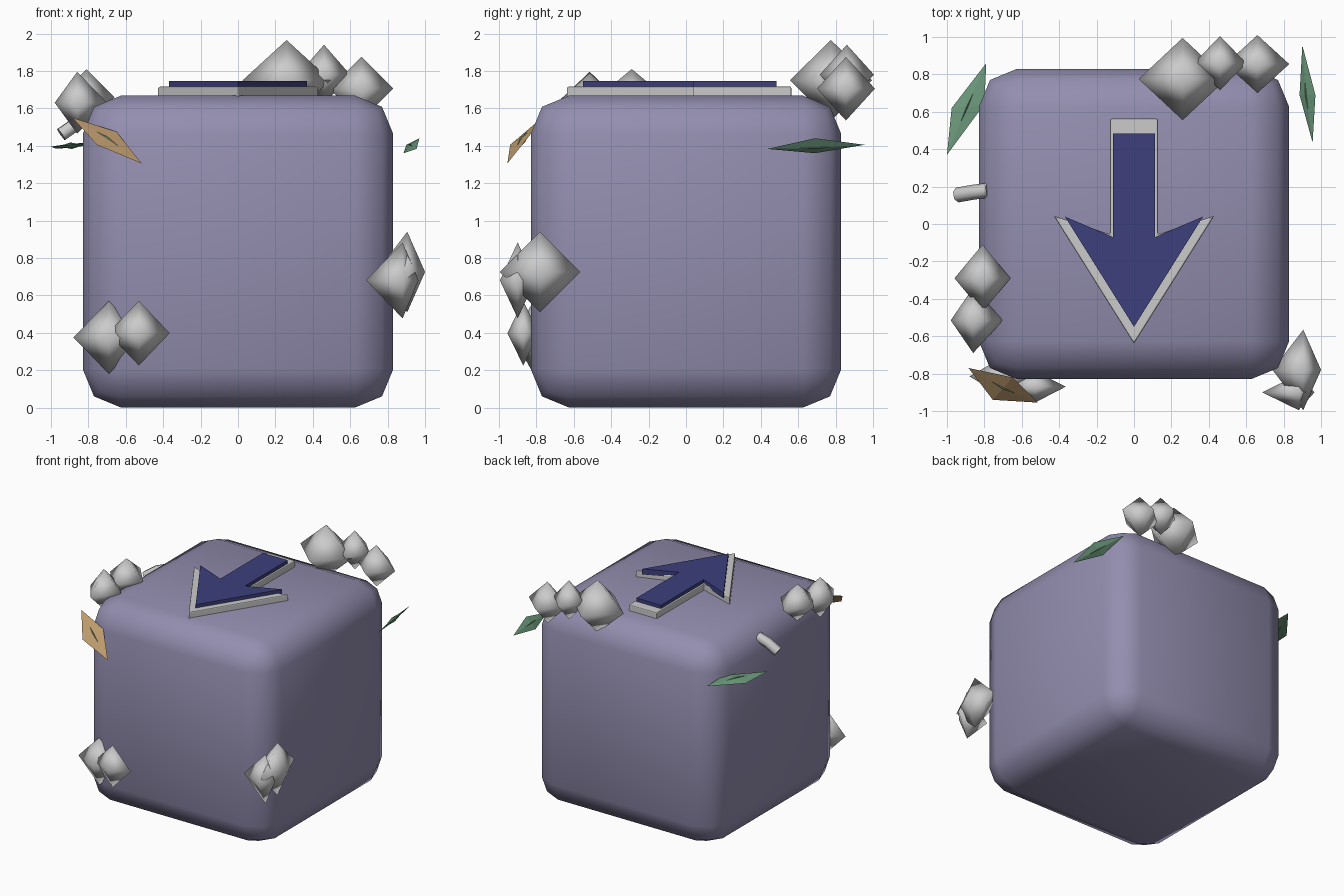
import bpy, bmesh
from mathutils import Vector

if "Cube" in bpy.data.objects:
    bpy.data.objects.remove(bpy.data.objects["Cube"])


def material(name, rgb):
    m = bpy.data.materials.new(name)
    m.diffuse_color = (*rgb, 1)
    m.use_nodes = True
    m.node_tree.nodes["Principled BSDF"].inputs["Base Color"].default_value = m.diffuse_color
    return m


LAVENDER = material("lavender", (0.29, 0.27, 0.43))
NAVY = material("navy", (0.045, 0.05, 0.2))
GREEN = material("leaf_green", (0.15, 0.32, 0.2))
ORANGE = material("leaf_orange", (0.5, 0.32, 0.15))


def finish(name, bm, mat=None, smooth=True):
    bmesh.ops.recalc_face_normals(bm, faces=bm.faces)
    me = bpy.data.meshes.new(name)
    bm.to_mesh(me)
    bm.free()
    for p in me.polygons:
        p.use_smooth = smooth
    if mat:
        me.materials.append(mat)
    ob = bpy.data.objects.new(name, me)
    bpy.context.collection.objects.link(ob)
    return ob


def bipyramid(name, ring, top, bottom, mat=None, smooth=True):
    bm = bmesh.new()
    r = [bm.verts.new(p) for p in ring]
    for apex in (bm.verts.new(top), bm.verts.new(bottom)):
        for i in range(4):
            bm.faces.new((r[i], r[(i + 1) % 4], apex))
    return finish(name, bm, mat, smooth)


# rounded block
bm = bmesh.new()
bmesh.ops.create_cube(bm, size=1.66)
bmesh.ops.translate(bm, verts=bm.verts, vec=(0, 0, 0.833))
bmesh.ops.scale(bm, verts=bm.verts, vec=(1, 1, 1.004))
for v in bm.verts:
    v.co.z = 1.668 if v.co.z > 0.8 else 0
bmesh.ops.bevel(bm, geom=bm.edges[:], offset=0.205, segments=2, profile=0.5,
                affect='EDGES', clamp_overlap=True)
finish("block", bm, LAVENDER)


# layered arrow on the top, pointing to the front
def arrow(name, shaft, back, notch, wing, wing_y, tip, z0, z1, mat, bevel):
    half = [(shaft, back), (shaft, notch), (wing, wing_y)]
    pts = half + [(0, tip)] + [(-x, y) for x, y in reversed(half)]
    bm = bmesh.new()
    f = bm.faces.new([bm.verts.new((x, y, z0)) for x, y in pts])
    ext = bmesh.ops.extrude_face_region(bm, geom=[f])
    bmesh.ops.translate(bm, vec=(0, 0, z1 - z0),
                        verts=[g for g in ext["geom"] if isinstance(g, bmesh.types.BMVert)])
    ob = finish(name, bm, mat, False)
    if bevel:
        m = ob.modifiers.new("bevel", 'BEVEL')
        m.width = bevel
        m.segments = 2


arrow("arrow_base", 0.127, 0.563, -0.055, 0.43, 0.045, -0.64, 1.65, 1.717, None, 0.008)
arrow("arrow_face", 0.112, 0.485, -0.07, 0.37, 0.04, -0.55, 1.70, 1.745, NAVY, 0)

# pebbles: apex position, half sizes, sideways shift of the girdle
pebbles = [
    ((0.26, 0.775, 1.75), (0.235, 0.22, 0.215), 0),
    ((0.46, 0.86, 1.78), (0.14, 0.145, 0.16), 0),
    ((0.66, 0.855, 1.705), (0.17, 0.155, 0.17), 0),
    ((-0.81, -0.29, 1.66), (0.15, 0.18, 0.15), 0),
    ((-0.86, -0.515, 1.63), (0.14, 0.175, 0.165), 0.02),
    ((-0.69, -0.815, 0.375), (0.19, 0.11, 0.195), 0),
    ((-0.53, -0.87, 0.398), (0.165, 0.085, 0.173), 0),
    ((0.905, -0.78, 0.725), (0.13, 0.215, 0.215), -0.035),
    ((0.88, -0.9, 0.68), (0.14, 0.095, 0.203), -0.055),
]
for i, (c, (rx, ry, rz), dx) in enumerate(pebbles):
    c = Vector(c)
    ring = [c + Vector(d) for d in ((rx + dx, 0, 0), (0, ry, 0), (dx - rx, 0, 0), (0, -ry, 0))]
    up = Vector((0, 0, rz))
    bipyramid(f"pebble_{i + 1}", ring, c + up, c - up)

# thin diamond leaves, each with a narrow rib
leaves = [
    ("right_leaf", GREEN, [(0.9, 0.955, 1.405), (0.885, 0.69, 1.36),
                           (0.955, 0.435, 1.383), (0.97, 0.69, 1.44)]),
    ("left_leaf", GREEN, [(-0.79, 0.86, 1.405), (-0.975, 0.62, 1.385),
                          (-1.0, 0.37, 1.395), (-0.8, 0.64, 1.415)]),
    ("front_leaf", ORANGE, [(-0.885, -0.77, 1.55), (-0.65, -0.82, 1.475),
                            (-0.515, -0.955, 1.305), (-0.755, -0.94, 1.405)]),
]
for name, mat, pts in leaves:
    p = [Vector(q) for q in pts]
    mid = sum(p, Vector()) / 4
    n = (p[2] - p[0]).cross(p[3] - p[1]).normalized()
    bipyramid(name, p, mid + n * 0.012, mid - n * 0.012, mat, False)
    rib = [mid + (q - mid) * (0.6 if i % 2 == 0 else 0.15) for i, q in enumerate(p)]
    bipyramid(name + "_rib", rib, mid + n * 0.018, mid - n * 0.018, GREEN, False)

# short bent twig on the left side
cu = bpy.data.curves.new("twig", 'CURVE')
cu.dimensions = '3D'
cu.bevel_depth = 0.04
cu.bevel_resolution = 1
cu.use_fill_caps = True
sp = cu.splines.new('POLY')
path = [(-0.78, 0.18, 1.55), (-0.86, 0.17, 1.52), (-0.945, 0.155, 1.46)]
sp.points.add(len(path) - 1)
for pt, co in zip(sp.points, path):
    pt.co = (*co, 1)
bpy.context.collection.objects.link(bpy.data.objects.new("twig", cu))
